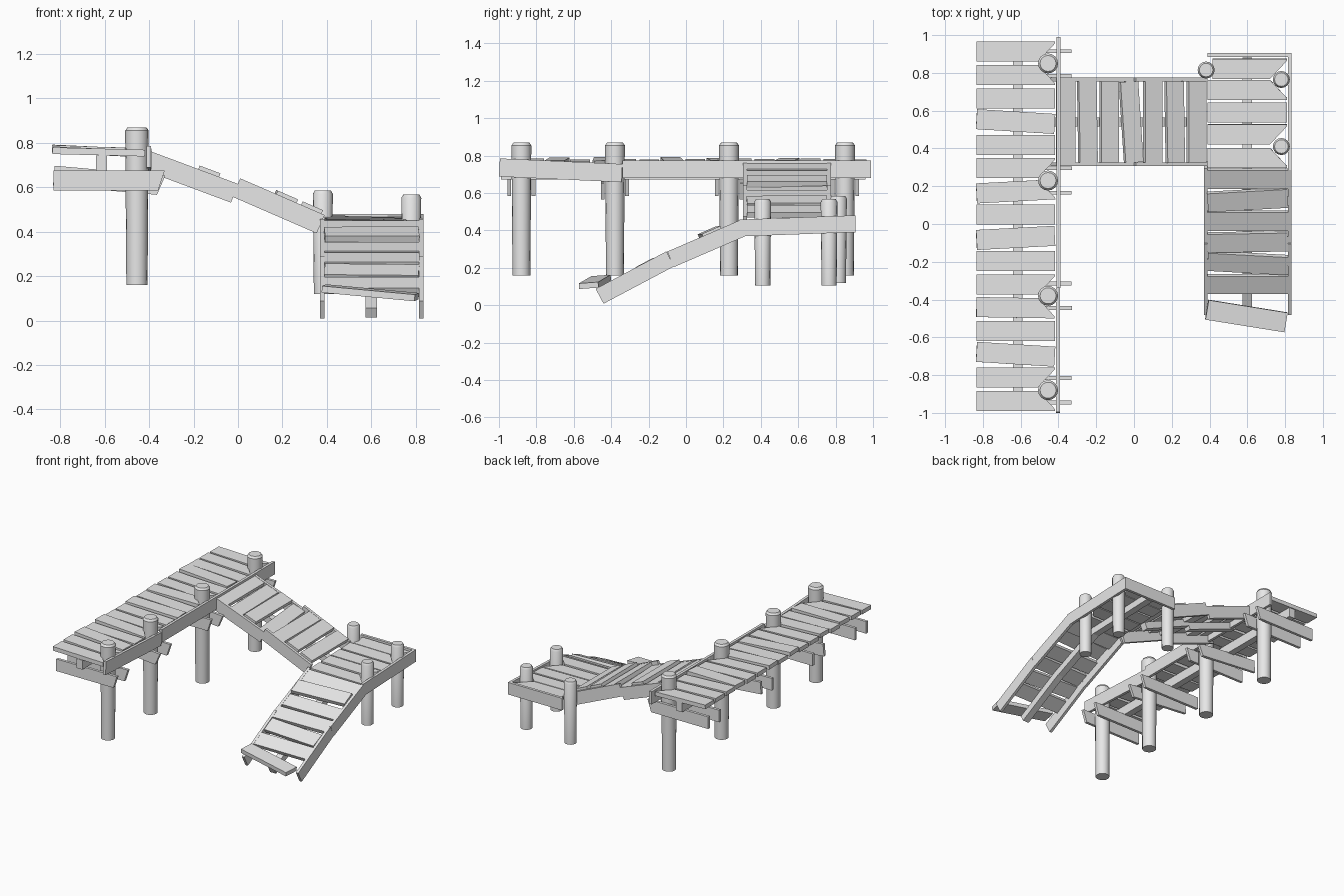
import bpy, bmesh, math
from mathutils import Matrix, Vector

cube = bpy.data.objects.get("Cube")
if cube:
    bpy.data.objects.remove(cube, do_unlink=True)

# Single weathered grey
GREY = (0.8, 0.8, 0.8, 1)
wood = bpy.data.materials.new("grey_wood")
wood.use_nodes = True
wood.diffuse_color = GREY
wood.node_tree.nodes["Principled BSDF"].inputs["Base Color"].default_value = GREY


def finish(name, bm):
    bmesh.ops.recalc_face_normals(bm, faces=bm.faces)
    mesh = bpy.data.meshes.new(name)
    bm.to_mesh(mesh)
    bm.free()
    mesh.materials.append(wood)
    obj = bpy.data.objects.new(name, mesh)
    bpy.context.collection.objects.link(obj)
    return obj


def prism(name, outline, axis, centre, thick, matrix=None):
    """Extrude an outline along one axis, centred on the given coordinate."""
    bm = bmesh.new()

    def point(a, b, c):
        return {"x": (c, a, b), "y": (a, c, b), "z": (a, b, c)}[axis]

    low = [bm.verts.new(point(a, b, centre - thick / 2)) for a, b in outline]
    high = [bm.verts.new(point(a, b, centre + thick / 2)) for a, b in outline]
    bm.faces.new(low)
    bm.faces.new(high)
    for i in range(len(low)):
        j = (i + 1) % len(low)
        bm.faces.new((low[i], low[j], high[j], high[i]))
    if matrix:
        bm.transform(matrix)
    return finish(name, bm)


def plank(name, loc, length, width, yaw=0, roll=0, pitch=0, cut=0):
    """Board lying along local x; cut = +1 / -1 trims that right-hand corner."""
    l, w = length / 2, width / 2
    outline = [(-l, -w), (l, -w), (l, w), (-l, w)]
    if cut == 1:
        outline[2:3] = [(l, -w + 0.01), (l - 0.09, w)]
    elif cut == -1:
        outline[1:2] = [(l - 0.09, -w), (l, w - 0.01)]
    spin = (Matrix.Rotation(math.radians(pitch), 4, "X")
            @ Matrix.Rotation(math.radians(roll), 4, "Y")
            @ Matrix.Rotation(math.radians(yaw), 4, "Z"))
    prism(name, outline, "z", 0, 0.03, Matrix.Translation(loc) @ spin)


def post(name, x, y, bottom, top, radius):
    bm = bmesh.new()
    rings = []
    for z, r in ((bottom, radius * 0.9), (top - 0.015, radius), (top, radius * 0.8)):
        rings.append([bm.verts.new((x + r * math.cos(t), y + r * math.sin(t), z))
                      for t in (math.tau * i / 16 for i in range(16))])
    bm.faces.new(rings[0])
    bm.faces.new(rings[-1])
    for a, b in zip(rings, rings[1:]):
        for i in range(16):
            j = (i + 1) % 16
            bm.faces.new((a[i], a[j], b[j], b[i]))
    obj = finish(name, bm)
    bpy.ops.object.select_all(action="DESELECT")
    obj.select_set(True)
    bpy.context.view_layer.objects.active = obj
    bpy.ops.object.shade_smooth_by_angle(angle=math.radians(35))


def rail(name, start, end, axis, centre, thick=0.02, top=0.0, depth=0.09):
    """Beam following a sloped top line, with ends square to the slope."""
    a, b = Vector(start), Vector(end)
    d = (b - a).normalized()
    n = Vector((-d.y, d.x))
    if n.y < 0:
        n = -n
    outline = [a - n * top, b - n * top, b - n * (top + depth), a - n * (top + depth)]
    prism(name, outline, axis, centre, thick)


# Upper walkway: posts with a pair of cross beams each
POST_Y = (-0.88, -0.38, 0.23, 0.85)
for y in POST_Y:
    post("upper_post", -0.455, y, 0.16, 0.87, 0.053)
    for side in (-1, 1):
        tilt = 5 if (y, side) in ((-0.38, -1), (0.23, 1)) else 0
        move = (Matrix.Translation((-0.58, y + side * 0.065, 0.63))
                @ Matrix.Rotation(math.radians(tilt), 4, "Y"))
        prism("cross_beam", [(-0.25, -0.045), (0.22, -0.045), (0.25, 0.045), (-0.25, 0.045)],
              "y", 0, 0.02, move)

# Upper walkway: boards, trimmed around the posts
YAW = {3: -3.5, 6: 3, 8: 3, 11: -1, 13: -3.5}
for i in range(16):
    y = 0.912 - i * 0.1232
    cut = 0
    for py in POST_Y:
        if abs(y - py) < 0.1:
            cut = 1 if y < py else -1
    plank("upper_plank", (-0.627, y, 0.759 + 0.008 * (i in YAW)), 0.415, 0.106,
          YAW.get(i, 0), 1.5 + (i % 3) * 0.6, 0, cut)
rail("upper_stringer", (-0.99, 0.742), (0.96, 0.742), "x", -0.615, 0.05, 0, 0.07)
rail("upper_side_beam", (-0.995, 0.785), (-0.34, 0.755), "x", -0.402, 0.02, 0, 0.097)
rail("upper_side_beam", (-0.34, 0.775), (0.99, 0.775), "x", -0.4, 0.02, 0, 0.095)

# First ramp, descending toward +x
RAMP_A = (((-0.41, 0.768), (0.0, 0.615)), ((0.01, 0.64), (0.39, 0.475)))
for a, b in RAMP_A:
    for y in (0.316, 0.765):
        rail("ramp_side_beam", a, b, "y", y)
    rail("ramp_stringer", a, b, "y", 0.54, 0.05, 0.035, 0.05)
for i in range(7):
    x = -0.362 + i * 0.1155
    (ax, az), (bx, bz) = RAMP_A[i > 3]
    slope = (bz - az) / (bx - ax)
    raised = 0.02 if i in (2, 5, 6) else 0
    plank("ramp_plank", (x, 0.54, az + slope * (x - ax) - 0.018 + raised), 0.43, 0.1,
          90 + (4 if i == 3 else i % 2), -math.degrees(math.atan(slope)))

# Lower landing: posts, boards and edge beams
for x, y, bottom, top in ((0.78, 0.41, 0.105, 0.567), (0.78, 0.765, 0.105, 0.567),
                          (0.382, 0.815, 0.12, 0.585)):
    post("landing_post", x, y, bottom, top, 0.045)
for y, cut in ((0.822, -1), (0.71, 1), (0.59, 0), (0.475, -1), (0.35, 1)):
    left = 0.415 if y > 0.8 else 0.39
    plank("landing_plank", ((left + 0.81) / 2, y, 0.438 + 0.03 * (y - 0.3)),
          0.81 - left, 0.106, 0, 0.5, 2, cut)
rail("landing_side_beam", (0.285, 0.458), (0.885, 0.48), "x", 0.825)
rail("landing_back_beam", (0.39, 0.48), (0.835, 0.48), "y", 0.895)
rail("landing_stringer", (0.29, 0.42), (0.88, 0.44), "x", 0.6, 0.05, 0, 0.05)

# Second ramp, descending toward the front
RAMP_B = (((-0.1, 0.287), (0.295, 0.458)), ((-0.483, 0.088), (-0.105, 0.288)))
for a, b in RAMP_B:
    for x in (0.38, 0.825):
        rail("lower_ramp_side_beam", a, b, "x", x)
    rail("lower_ramp_stringer", a, b, "x", 0.6, 0.05, 0.035, 0.05)
for i, yaw in enumerate((0, 3, 0, 1, -3, 0)):
    y = 0.24 - i * 0.1115
    (ay, az), (by, bz) = RAMP_B[y < -0.1]
    slope = (bz - az) / (by - ay)
    raised = 0.02 if i == 1 else 0
    plank("lower_ramp_plank", (0.602, y, az + slope * (y - ay) - 0.018 + raised),
          0.425, 0.106, yaw, yaw / 3, math.degrees(math.atan(slope)))

# Loose board at the foot of the ramp
plank("loose_plank", (0.595, -0.487, 0.125), 0.425, 0.105, -9.5, 4.5, 5)
